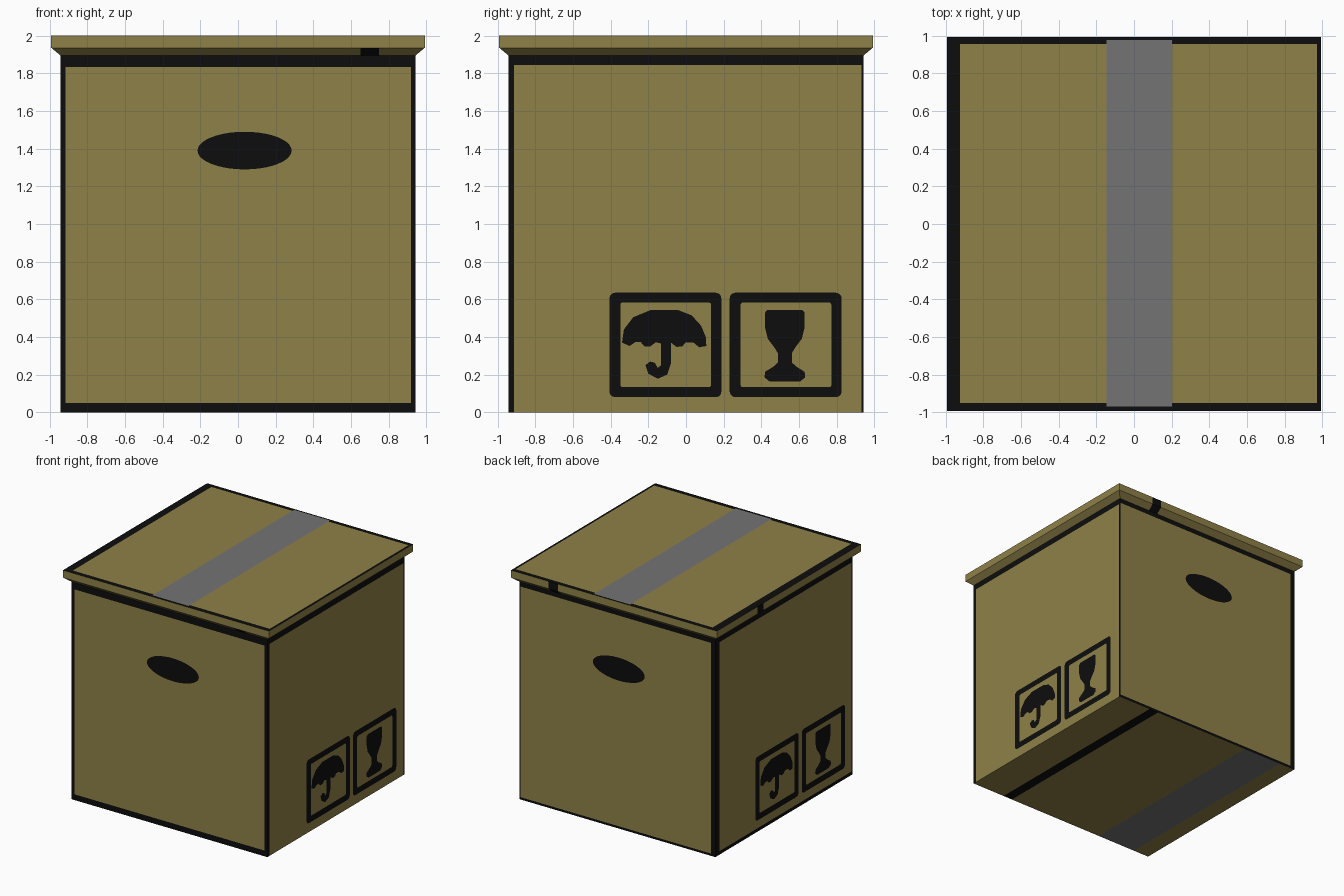
import bpy, bmesh, math
from mathutils import Vector

if "Cube" in bpy.data.objects:
    bpy.data.objects.remove(bpy.data.objects["Cube"])

X, Y, Z = Vector((1, 0, 0)), Vector((0, 1, 0)), Vector((0, 0, 1))
B, L = 0.943, 0.992              # half widths of body and lid
Z_BODY, Z_RIM, Z_TOP = 1.895, 1.936, 2.0
TAN, BLACK, GREY = 0, 1, 2

mats = []
for name, col in (("cardboard_tan", (0.275, 0.22, 0.065)),
                  ("ink_black", (0.004, 0.004, 0.004)),
                  ("tape_grey", (0.175, 0.175, 0.175))):
    m = bpy.data.materials.new(name)
    m.diffuse_color = (*col, 1)
    m.use_nodes = True
    m.node_tree.nodes["Principled BSDF"].inputs["Base Color"].default_value = m.diffuse_color
    mats.append(m)

# side -> (outward normal, direction to the viewer's right)
SIDES = {"front": (-Y, X), "right": (X, Y), "back": (Y, -X), "left": (-X, -Y)}


def finish(name, bm):
    bmesh.ops.remove_doubles(bm, verts=bm.verts, dist=1e-5)
    me = bpy.data.meshes.new(name)
    bm.to_mesh(me)
    bm.free()
    for m in mats:
        me.materials.append(m)
    ob = bpy.data.objects.new(name, me)
    bpy.context.collection.objects.link(ob)
    return ob


def poly(bm, pts, mat):
    f = bm.faces.new([bm.verts.new(p) for p in pts])
    f.material_index = mat
    return f


def grid(bm, place, us, vs, rule):
    """Cut a rectangle at us / vs; rule(u, v) colours each cell by its centre."""
    for u0, u1 in zip(us, us[1:]):
        for v0, v1 in zip(vs, vs[1:]):
            poly(bm, [place(u0, v0), place(u1, v0), place(u1, v1), place(u0, v1)],
                 rule((u0 + u1) / 2, (v0 + v1) / 2))


# Body: tan panels with black borders (left, right, bottom, top limits)
PANELS = {"front": (-0.915, 0.918, 0.05, 1.835), "right": (-0.913, 0.932, 0.0, 1.845),
          "back": (-0.935, 0.90, 0.02, 1.855), "left": (-0.885, 0.932, 0.03, 1.85)}
bm = bmesh.new()
for side, (a, b, c, d) in PANELS.items():
    n, r = SIDES[side]
    grid(bm, lambda u, v: n * B + r * u + Z * v, [-B, a, b, B],
         [0, c, d, Z_BODY] if c > 0 else [0, d, Z_BODY],
         lambda u, v: TAN if a < u < b and c < v < d else BLACK)
# underside with a black seam and a tape strip
grid(bm, lambda u, v: X * u - Y * v, [-B, -0.79, -0.41, 0.53, 0.62, B], [-B, B],
     lambda u, v: GREY if -0.79 < u < -0.41 else BLACK if 0.53 < u < 0.62 else TAN)
finish("box_body", bm)

# Lid: bevelled rim, upright edge with small black marks, bordered top with tape
MARKS = {"front": (0.65, 0.75, True, False), "back": (-0.63, -0.54, True, True),
         "left": (-0.43, -0.35, False, True), "right": None}
bm = bmesh.new()
for side, mark in MARKS.items():
    n, r = SIDES[side]
    for i, (h0, z0, h1, z1) in enumerate(((B, Z_BODY, L, Z_RIM), (L, Z_RIM, L, Z_TOP))):
        cuts = [-L, mark[0], mark[1], L] if mark and mark[2 + i] else [-L, L]

        def place(u, v):
            h = h0 + (h1 - h0) * v
            return n * h + r * max(-h, min(h, u)) + Z * (z0 + (z1 - z0) * v)
        grid(bm, place, cuts, [0, 1],
             lambda u, v: BLACK if len(cuts) > 2 and mark[0] < u < mark[1] else TAN)


def top_rule(u, v):
    if -0.145 < u < 0.202 and -0.97 < v < 0.978:
        return GREY
    return TAN if -0.925 < u < 0.973 and -0.952 < v < 0.955 else BLACK


grid(bm, lambda u, v: X * u + Y * v + Z * Z_TOP, [-L, -0.925, -0.145, 0.202, 0.973, L],
     [-L, -0.97, -0.952, 0.955, 0.978, L], top_rule)
finish("box_lid", bm)


# Printed marks: thin black plates just above the side faces
def place_on(side, du=0, dv=0):
    n, r = SIDES[side]
    return lambda p: n * (B + 0.003) + r * (p[0] + du) + Z * (p[1] + dv)


def plate(name, pts, place):
    bm = bmesh.new()
    f = poly(bm, [place(p) for p in pts], BLACK)
    bm.normal_update()
    bmesh.ops.triangulate(bm, faces=[f])
    finish(name, bm)


def rounded(u0, u1, v0, v1, rad):
    pts = []
    for k, (cu, cv) in enumerate(((u1 - rad, v1 - rad), (u0 + rad, v1 - rad),
                                  (u0 + rad, v0 + rad), (u1 - rad, v0 + rad))):
        for s in range(4):
            a = math.pi / 2 * (k + s / 3)
            pts.append((cu + rad * math.cos(a), cv + rad * math.sin(a)))
    return pts


def frame(name, u0, place):
    outer = [place(p) for p in rounded(u0, u0 + 0.595, 0.08, 0.635, 0.03)]
    inner = [place(p) for p in rounded(u0 + 0.058, u0 + 0.54, 0.133, 0.583, 0.012)]
    bm = bmesh.new()
    for i in range(len(outer)):
        j = (i + 1) % len(outer)
        poly(bm, [outer[i], outer[j], inner[j], inner[i]], BLACK)
    finish(name, bm)


UMBRELLA = [(-0.34, 0.37), (-0.30, 0.352), (-0.27, 0.372), (-0.24, 0.372), (-0.22, 0.35),
            (-0.19, 0.35), (-0.16, 0.372), (-0.133, 0.365), (-0.133, 0.25), (-0.15, 0.235),
            (-0.165, 0.262), (-0.19, 0.27), (-0.215, 0.25), (-0.20, 0.205), (-0.15, 0.178),
            (-0.10, 0.20), (-0.08, 0.26), (-0.08, 0.37), (-0.05, 0.347), (-0.02, 0.35),
            (0.0, 0.372), (0.04, 0.37), (0.07, 0.345), (0.108, 0.352), (0.105, 0.40),
            (0.08, 0.46), (0.03, 0.515), (-0.04, 0.542), (-0.19, 0.542), (-0.28, 0.505),
            (-0.33, 0.44)]
GLASS_HALF = [(0.08, 0.163), (0.108, 0.185), (0.105, 0.215), (0.06, 0.243), (0.037, 0.265),
              (0.037, 0.315), (0.06, 0.35), (0.09, 0.39), (0.105, 0.45), (0.105, 0.53),
              (0.092, 0.544)]
glass = [(0.525 + u, v) for u, v in GLASS_HALF] + [(0.525 - u, v) for u, v in GLASS_HALF[::-1]]

for side, du, dv in (("right", 0, 0), ("left", 0.01, 0.02)):
    at = place_on(side, du, dv)
    frame(side + "_umbrella_frame", -0.407, at)
    frame(side + "_glass_frame", 0.232, at)
    plate(side + "_umbrella_symbol", UMBRELLA, at)
    plate(side + "_glass_symbol", glass, at)

# Oval hand holes
oval = [(0.25 * math.cos(math.tau * i / 40), 1.39 + 0.1 * math.sin(math.tau * i / 40))
        for i in range(40)]
plate("front_hand_hole", oval, place_on("front", 0.035))
plate("back_hand_hole", oval, place_on("back", 0.015))
